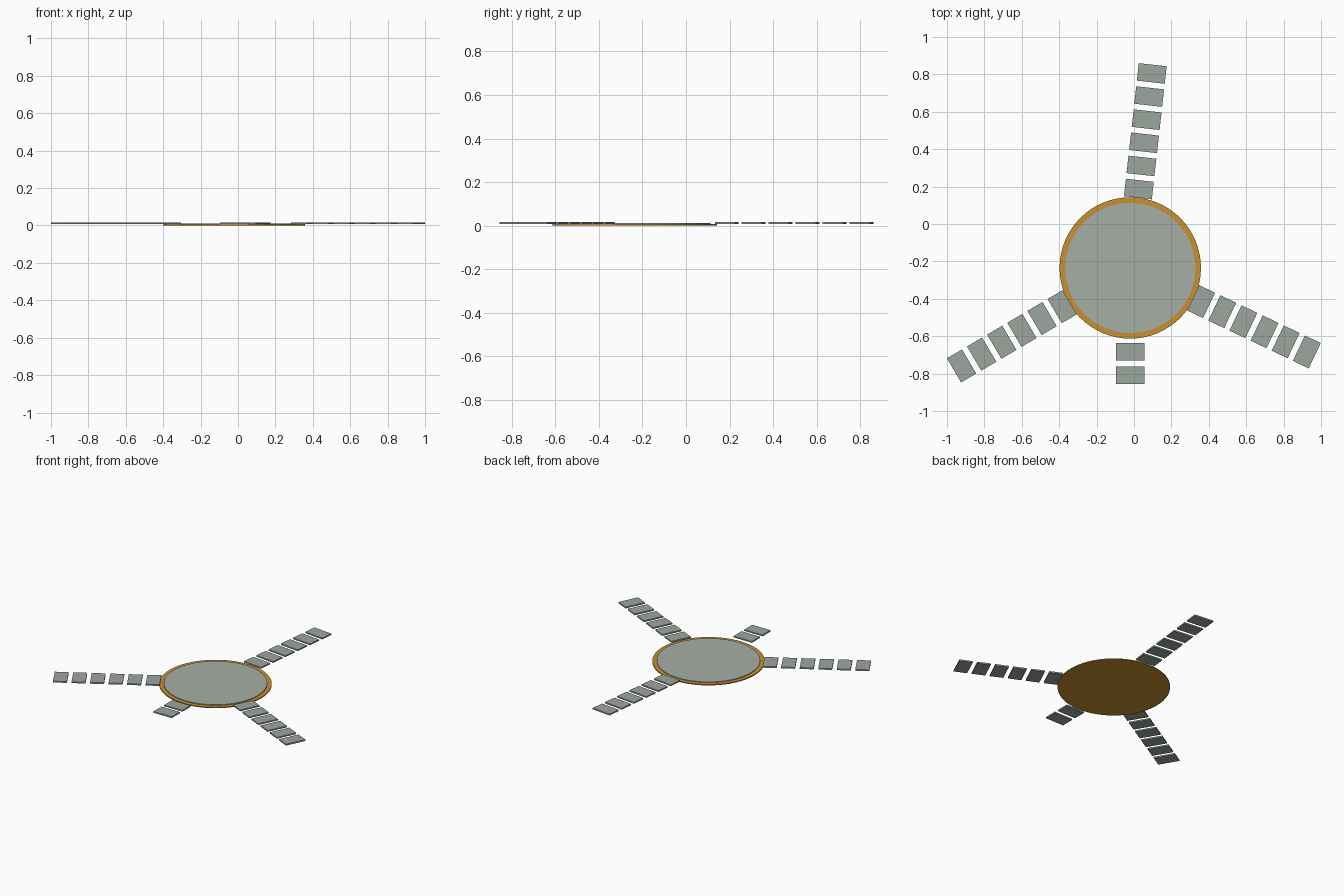
import bpy
from math import atan2
from mathutils import Vector

if "Cube" in bpy.data.objects:
    bpy.data.objects.remove(bpy.data.objects["Cube"])

CENTRE = (-0.02, -0.235)


def material(name, rgb):
    m = bpy.data.materials.new(name)
    m.diffuse_color = (*rgb, 1)
    m.use_nodes = True
    m.node_tree.nodes["Principled BSDF"].inputs["Base Color"].default_value = m.diffuse_color
    return m


stone = material("stone", (0.33, 0.38, 0.34))
pale = material("pale_stone", (0.38, 0.43, 0.39))
amber = material("amber", (0.58, 0.28, 0.03))


def disc(name, radius, z0, z1, mat):
    bpy.ops.mesh.primitive_cylinder_add(vertices=64, radius=radius, depth=z1 - z0,
                                        location=(*CENTRE, (z0 + z1) / 2))
    ob = bpy.context.object
    ob.name = name
    ob.data.materials.append(mat)
    bpy.ops.object.shade_smooth_by_angle()


def path(name, first, last, count):
    """Row of equal slabs from the first centre to the last centre."""
    a, b = Vector(first), Vector(last)
    angle = atan2(b.y - a.y, b.x - a.x)
    for i in range(count):
        p = a.lerp(b, i / (count - 1))
        bpy.ops.mesh.primitive_cube_add(size=1, location=(p.x, p.y, 0.012),
                                        rotation=(0, 0, angle))
        ob = bpy.context.object
        ob.name = f"{name}_slab_{i + 1}"
        ob.scale = (0.094, 0.15, 0.01)
        ob.data.materials.append(stone)


# Round plaza with a coloured rim
disc("plaza_rim", 0.378, 0.0, 0.007, amber)
disc("plaza_top", 0.348, 0.007, 0.012, pale)

# Stepping-slab paths leading away from the plaza
path("back_path", (0.026, 0.187), (0.095, 0.805), 6)
path("right_path", (0.359, -0.415), (0.924, -0.684), 6)
path("left_path", (-0.384, -0.442), (-0.922, -0.759), 6)
path("front_path", (-0.02, -0.683), (-0.02, -0.808), 2)
